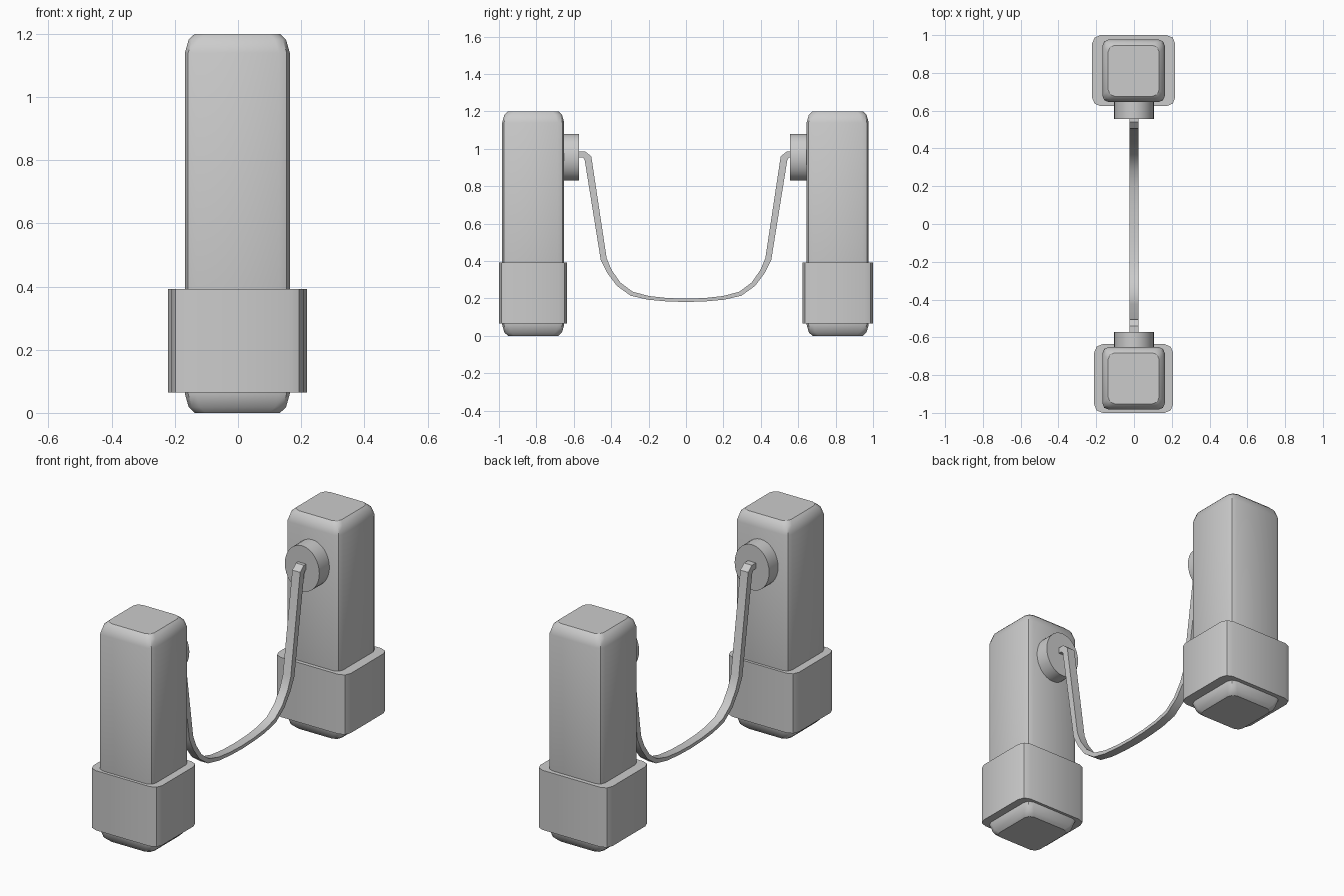
import bpy, bmesh, math

if "Cube" in bpy.data.objects:
    bpy.data.objects.remove(bpy.data.objects["Cube"])

SEG = 2  # segments per rounded corner


def finish(name, bm):
    bmesh.ops.recalc_face_normals(bm, faces=bm.faces)
    mesh = bpy.data.meshes.new(name)
    bm.to_mesh(mesh)
    bm.free()
    ob = bpy.data.objects.new(name, mesh)
    bpy.context.collection.objects.link(ob)
    bpy.ops.object.select_all(action='DESELECT')
    ob.select_set(True)
    bpy.context.view_layer.objects.active = ob
    bpy.ops.object.shade_smooth_by_angle(angle=math.radians(35))
    return ob


def skin(name, rings):
    """Bridge a list of equal-sized point rings and cap both ends."""
    bm = bmesh.new()
    loops = [[bm.verts.new(p) for p in ring] for ring in rings]
    n = len(loops[0])
    for a, b in zip(loops, loops[1:]):
        for i in range(n):
            j = (i + 1) % n
            bm.faces.new((a[i], a[j], b[j], b[i]))
    bm.faces.new(loops[0])
    bm.faces.new(loops[-1])
    return finish(name, bm)


def rounded_rect(cx, cy, z, hx, hy, r):
    pts = []
    for k, (sx, sy) in enumerate(((1, 1), (-1, 1), (-1, -1), (1, -1))):
        for i in range(SEG + 1):
            a = math.pi / 2 * (k + i / SEG)
            pts.append((cx + sx * (hx - r) + r * math.cos(a),
                        cy + sy * (hy - r) + r * math.sin(a), z))
    return pts


def post(name, y):
    half = [(0, .135), (.018, .154), (.06, .166)]
    layers = half + [(1.2 - z, h) for z, h in reversed(half)]
    skin(name, [rounded_rect(-.002, y, z, h, h, .035) for z, h in layers])


def knob(name, y0, y1):
    ring = [2 * math.pi * i / 32 for i in range(32)]
    skin(name, [[(.105 * math.cos(a), y, .955 + .125 * math.sin(a)) for a in ring]
                for y in (y0, y1)])


# Posts with rounded ends
post("front_post", -.817)
post("back_post", .811)

# Wider collars round the lower part of each post
for name, x, y, hx, hy in (("front_collar", -.002, -.818, .209, .182),
                           ("back_collar", -.002, .812, .22, .188)):
    skin(name, [rounded_rect(x, y, z, hx, hy, .045) for z in (.065, .393)])

# Round mounts on the inner faces
knob("front_mount", -.67, -.573)
knob("back_mount", .66, .557)

# Hanging strap: (distance from centre, height, thickness)
side = [(.60, .97, .032), (.545, .97, .034), (.524, .95, .04), (.44, .41, .033),
        (.41, .345, .028), (.36, .276, .026), (.29, .225, .024), (.20, .203, .02),
        (.10, .193, .018)]
path = ([(-y, z, t) for y, z, t in side] + [(0, .19, .018)]
        + list(reversed(side)))
rings = []
for i, (y, z, t) in enumerate(path):
    a, b = path[max(i - 1, 0)], path[min(i + 1, len(path) - 1)]
    # average the directions of both neighbouring segments
    ty = tz = 0
    for p, q in ((a, path[i]), (path[i], b)):
        d = math.hypot(q[0] - p[0], q[1] - p[1])
        if d:
            ty += (q[0] - p[0]) / d
            tz += (q[1] - p[1]) / d
    d = math.hypot(ty, tz)
    ny, nz = -tz / d * t / 2, ty / d * t / 2
    rings.append([(-.024, y - ny, z - nz), (.024, y - ny, z - nz),
                  (.024, y + ny, z + nz), (-.024, y + ny, z + nz)])
skin("hanging_strap", rings)
